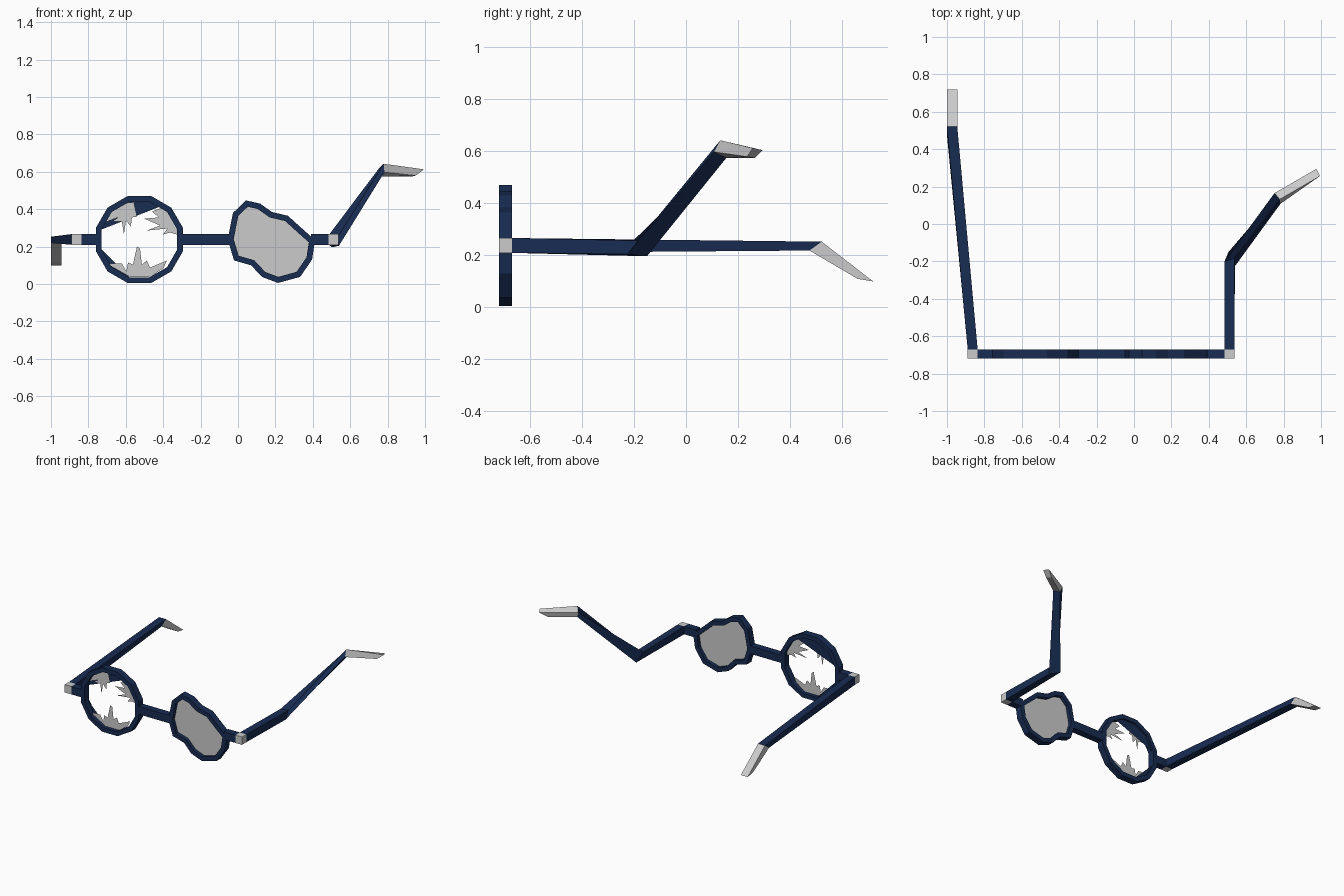
import bpy, bmesh, math

if "Cube" in bpy.data.objects:
    bpy.data.objects.remove(bpy.data.objects["Cube"])

navy = bpy.data.materials.new("navy_frame")
navy.diffuse_color = (0.009, 0.025, 0.085, 1)
navy.use_nodes = True
navy.node_tree.nodes["Principled BSDF"].inputs["Base Color"].default_value = navy.diffuse_color
Y0, Y1, YM = -0.72, -0.67, -0.695   # front, back and middle of the frame front


def make(name, verts, faces, mat=None):
    mesh = bpy.data.meshes.new(name)
    mesh.from_pydata(verts, [], faces)
    bm = bmesh.new()
    bm.from_mesh(mesh)
    bmesh.ops.recalc_face_normals(bm, faces=bm.faces)
    bm.to_mesh(mesh)
    bm.free()
    if mat:
        mesh.materials.append(mat)
    obj = bpy.data.objects.new(name, mesh)
    bpy.context.collection.objects.link(obj)
    return obj


def tube(name, sections, mat=None):
    """Four-sided bar lofted through quad cross-sections."""
    n = len(sections)
    verts = [p for s in sections for p in s]
    faces = [(4*i+j, 4*i+(j+1) % 4, 4*i+4+(j+1) % 4, 4*i+4+j)
             for i in range(n-1) for j in range(4)]
    faces += [(3, 2, 1, 0), tuple(range(4*n-4, 4*n))]
    return make(name, verts, faces, mat)


def box(name, x0, x1, y0, y1, z0, z1, mat=None):
    return tube(name, [[(x, y0, z0), (x, y1, z0), (x, y1, z1), (x, y0, z1)]
                       for x in (x0, x1)], mat)


def inset(pts, d):
    """Mitred inward offset of a clockwise outline."""
    out = []
    n = len(pts)
    for i, (x, z) in enumerate(pts):
        (ax, az), (bx, bz) = pts[i-1], pts[(i+1) % n]
        l1, l2 = math.hypot(x-ax, z-az), math.hypot(bx-x, bz-z)
        n1 = ((z-az)/l1, -(x-ax)/l1)
        n2 = ((bz-z)/l2, -(bx-x)/l2)
        k = d / (1 + n1[0]*n2[0] + n1[1]*n2[1])
        out.append((x + k*(n1[0]+n2[0]), z + k*(n1[1]+n2[1])))
    return out


def rim(name, outer, inner):
    n = len(outer)
    verts = [(x, y, z) for y in (Y0, Y1) for loop in (outer, inner) for x, z in loop]
    faces = []
    for i in range(n):
        j = (i+1) % n
        for a, b in ((0, n), (n, 3*n), (3*n, 2*n), (2*n, 0)):
            faces.append((a+i, a+j, b+j, b+i))
    return make(name, verts, faces, navy)


def sheet(name, pts, y=YM, mat=None):
    return make(name, [(x, y, z) for x, z in pts], [tuple(range(len(pts)))], mat)


# round rim, twelve sides, clockwise
CX, CZ, R = -0.527, 0.238, 0.241
round_out = [(CX + R*math.cos(math.radians(15-30*i)),
              CZ + R*math.sin(math.radians(15-30*i))) for i in range(12)]
round_in = inset(round_out, 0.031)
rim("round_rim", round_out, round_in)

# bent rim with its intact lens
bent_out = [(-.055, .238), (-.027, .38), (.043, .447), (.118, .43), (.182, .385),
            (.267, .365), (.342, .297), (.412, .235), (.396, .131), (.332, .038),
            (.214, .006), (.128, .038), (.07, .1), (-.021, .126)]
bent_in = inset(bent_out, 0.031)
rim("bent_rim", bent_out, bent_in)
sheet("lens", bent_in)

# broken lens shards, drawn relative to the round rim centre (hundredths)
shards = {
    "shard_top": [(-19, 9), (-15, 15), (-12, 19), (-3, 20), (-1.3, 12.3), (-4, 11.8),
                  (-4.6, 7), (-7.2, 10.2), (-8.3, 2.7), (-9.4, 9.6), (-14.7, 9.6),
                  (-11.5, 11.8)],
    "shard_side": [(12, 17), (17.5, 12), (20, 5.4), (20, 2.7), (16.3, 3.7), (12.6, 2.7),
                   (15, 5.9), (4, 4.8), (11, 7.5), (2.4, 11.2), (10.4, 11.8), (6.7, 15)],
    "shard_bottom": [(-17.9, -12.8), (-9.4, -12.8), (-7, -17), (-6.1, -12.3),
                     (-3.5, -13.4), (-1.3, -3.7), (.3, -4.8), (1.3, -13.4), (4, -11.2),
                     (5.6, -15), (14.7, -11.2), (13, -15), (6, -20), (-5, -20)]}
for name, pts in shards.items():
    sheet(name, [(CX + x/100, CZ + z/100) for x, z in pts])

# dark slivers closing the rim behind the shards
sheet("rim_web_top", [round_in[i] for i in (7, 8, 9, 10)] + [(CX+.12, CZ+.18)],
      YM + 0.012, navy)
sheet("rim_web_bottom", [round_in[i] for i in (4, 5, 6)], YM + 0.012, navy)

# bridge, end pieces and hinges
box("bridge", -.3, -.035, Y0, Y1, .21, .267, navy)
box("end_piece_left", -.836, -.745, Y0, Y1, .21, .267, navy)
box("end_piece_right", .39, .484, Y0, Y1, .21, .267, navy)
box("hinge_left", -.889, -.836, Y0, Y1, .21, .267)
box("hinge_right", .484, .536, Y0, Y1, .21, .267)

# straight temple and its drooping tip
left_end = [(-1, .475, .219), (-.945, .475, .219), (-.945, .522, .253), (-1, .522, .253)]
tube("temple_left", [[(-.889, Y1, .21), (-.836, Y1, .21), (-.836, Y1, .267),
                      (-.889, Y1, .267)], left_end], navy)
tube("temple_tip_left", [left_end, [(-1, .66, .11), (-.945, .66, .11),
                                    (-.945, .72, .1), (-1, .72, .1)]])

# bent temple and its tip
right_end = [(.765, .155, .575), (.783, .108, .598), (.779, .132, .643), (.751, .165, .615)]
tube("temple_right", [[(.484, Y1, .21), (.536, Y1, .21), (.536, Y1, .267),
                       (.484, Y1, .267)],
                      [(.505, -.15, .197), (.54, -.225, .205), (.536, -.185, .257),
                       (.484, -.2, .26)], right_end], navy)
tube("temple_tip_right", [right_end, [(.93, .265, .575), (.95, .235, .58),
                                      (.995, .257, .613), (.975, .295, .605)]])
